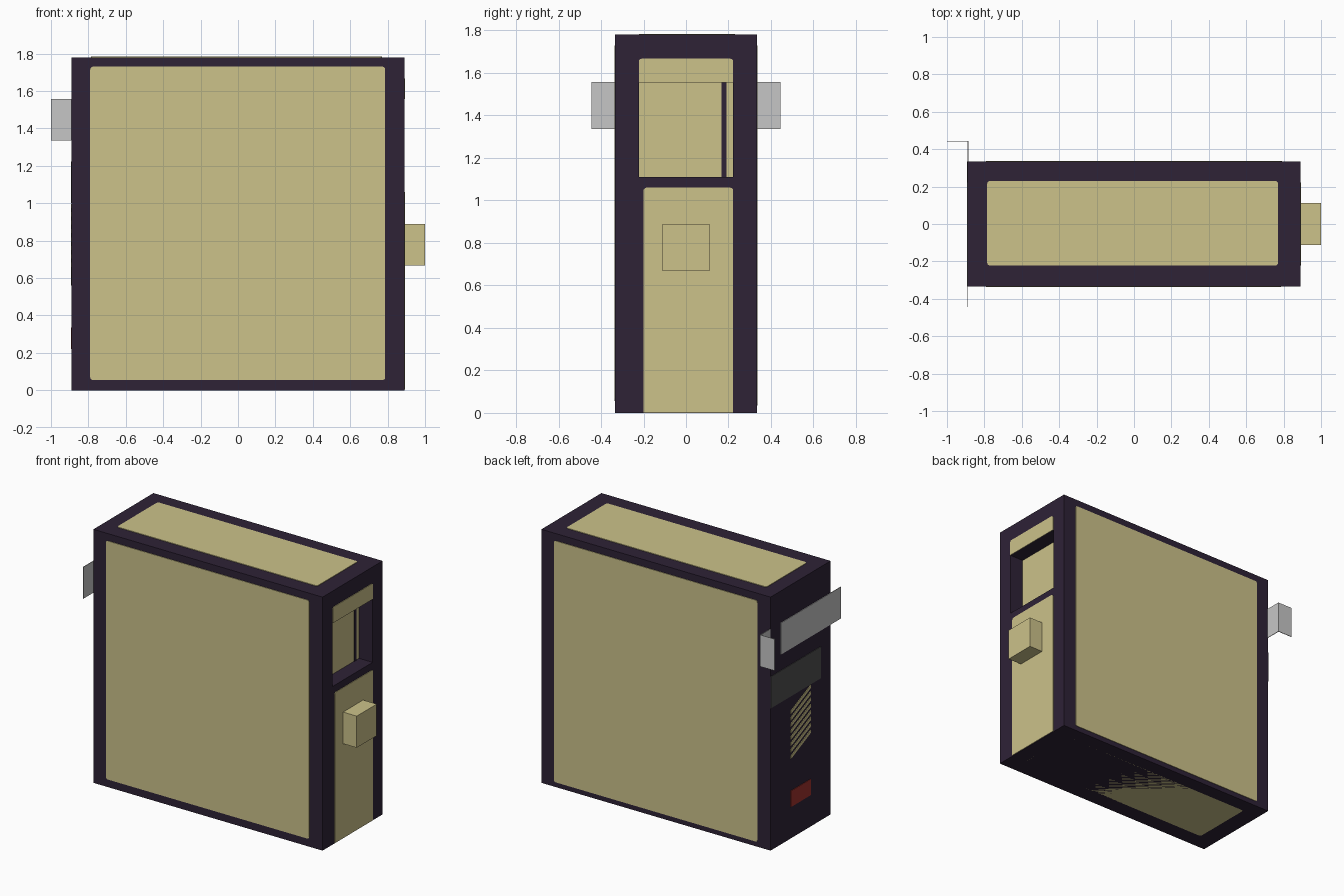
import bpy, bmesh, math
from mathutils import Vector

cube = bpy.data.objects.get("Cube")
if cube:
    bpy.data.objects.remove(cube, do_unlink=True)


def material(name, srgb):
    lin = [((c / 255 + 0.055) / 1.055) ** 2.4 for c in srgb] + [1]
    m = bpy.data.materials.new(name)
    m.use_nodes = True
    m.diffuse_color = lin
    m.node_tree.nodes["Principled BSDF"].inputs["Base Color"].default_value = lin
    return m


DARK = material("dark plum", (46, 34, 54))
SAND = material("sand", (204, 194, 138))
GREY = material("light grey", (198, 198, 198))
CHARCOAL = material("charcoal", (80, 80, 80))
RED = material("red", (158, 50, 46))

HX, HY, HZ = 0.89, 0.333, 1.78   # half width, half depth, height
T = 0.004                        # plate thickness


def finish(name, bm, mat):
    bmesh.ops.recalc_face_normals(bm, faces=bm.faces)
    me = bpy.data.meshes.new(name)
    bm.to_mesh(me)
    bm.free()
    me.materials.append(mat)
    ob = bpy.data.objects.new(name, me)
    bpy.context.collection.objects.link(ob)
    return ob


def box(name, lo, hi, mat):
    bm = bmesh.new()
    bmesh.ops.create_cube(bm, size=1)
    lo, hi = Vector(lo), Vector(hi)
    for v in bm.verts:
        v.co = (lo + hi) / 2 + v.co * (hi - lo)
    return finish(name, bm, mat)


def plate(name, axis, side, at, outline, mat):
    """Thin plate with a 2D outline, standing proud of a plane across the axis."""
    bm = bmesh.new()
    verts = []
    for p in outline:
        co = list(p)
        co.insert(axis, at)
        verts.append(bm.verts.new(co))
    face = bm.faces.new(verts)
    new = bmesh.ops.extrude_face_region(bm, geom=[face])["geom"]
    step = Vector((0, 0, 0))
    step[axis] = side * T
    bmesh.ops.translate(bm, vec=step, verts=[g for g in new if isinstance(g, bmesh.types.BMVert)])
    return finish(name, bm, mat)


def rounded(u0, u1, v0, v1, r=0.014, bottom=True):
    """Rectangle outline with small round corners (optionally only at the top)."""
    pts = []
    for i, (u, v) in enumerate([(u1, v1), (u0, v1), (u0, v0), (u1, v0)]):
        if i > 1 and not bottom:
            pts.append((u, v))
            continue
        cu = u - r if u == u1 else u + r
        cv = v - r if v == v1 else v + r
        for k in range(4):
            a = math.pi / 2 * (i + k / 3)
            pts.append((cu + r * math.cos(a), cv + r * math.sin(a)))
    return pts


def rect(u0, u1, v0, v1):
    return [(u0, v0), (u1, v0), (u1, v1), (u0, v1)]


# Body with the opening cut into its left end
body = box("body", (-HX, -HY, 0), (HX, HY, HZ), DARK)
cutter = box("opening_cutter", (0.78, -0.222, 1.11), (1, 0.222, 1.556), DARK)
cutter.hide_render = True
cut = body.modifiers.new("opening", 'BOOLEAN')
cut.operation = 'DIFFERENCE'
cut.solver = 'EXACT'
cut.object = cutter
bpy.context.view_layer.objects.active = body
bpy.ops.object.modifier_apply(modifier=cut.name)
bpy.data.objects.remove(cutter, do_unlink=True)

# Large inlaid panels
plate("front_panel", 1, -1, -HY, rounded(-0.79, 0.787, 0.055, 1.73), SAND)
plate("back_panel", 1, 1, HY, rounded(-0.79, 0.79, 0.035, 1.73), SAND)
plate("top_panel", 2, 1, HZ, rounded(-0.785, 0.77, -0.222, 0.23), SAND)
plate("bottom_panel", 2, -1, T, rounded(-0.76, 0.775, -0.215, 0.23), SAND)

# Left end: header strip, opening back, lower panel and knob
plate("header_strip", 0, 1, HX, rounded(-0.222, 0.222, 1.556, 1.667, bottom=False), SAND)
plate("opening_back", 0, 1, 0.78, rect(-0.222, 0.222, 1.11, 1.556), SAND)
plate("opening_bar", 0, 1, 0.784, rect(0.168, 0.19, 1.11, 1.556), DARK)
plate("lower_panel", 0, 1, HX, rounded(-0.2, 0.222, 0.003, 1.06, bottom=False), SAND)
box("knob", (HX, -0.111, 0.667), (1, 0.111, 0.889), SAND)

# Right end: grey strap with a folded tab
plate("strap", 0, -1, -HX, rect(-0.445, 0.222, 1.335, 1.557), GREY)
plate("strap_back_wing", 0, 1, -HX, rect(0.222, 0.445, 1.335, 1.557), GREY)
plate("strap_tab", 1, -1, 0.445, rect(-1, -HX, 1.335, 1.557), GREY)

# Right end: spout plate, hatched patch and red button
plate("spout_plate", 0, -1, -HX, rect(-0.222, HY, 1.0, 1.222), CHARCOAL)
plate("red_button", 0, -1, -HX, rect(-0.111, 0.111, 0.222, 0.335), RED)
for i in range(8):
    z = 0.56 + i * 0.045
    plate(f"hatch_{i + 1}", 0, -1, -HX,
          [(0.111, z), (-0.111, z + 0.1), (-0.111, z + 0.122), (0.111, z + 0.022)], SAND)
